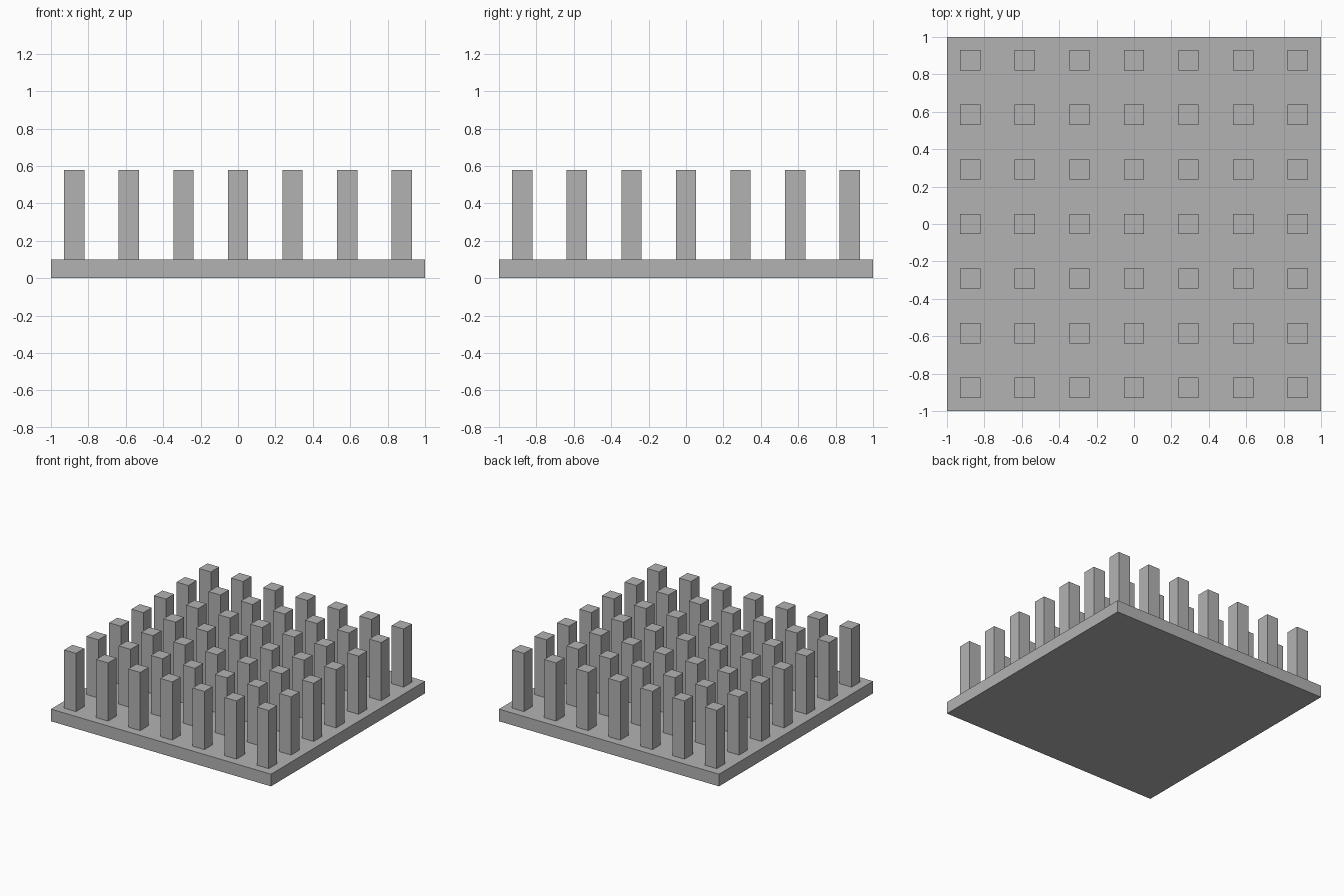
import bpy

# Remove the default cube
default = bpy.data.objects.get("Cube")
if default:
    bpy.data.objects.remove(default, do_unlink=True)

BASE_HEIGHT = 0.10
PIN_TOP = 0.578
PIN_WIDTH = 0.108
PIN_PITCH = 0.292
PINS_PER_SIDE = 7

# Plain grey metal
grey = bpy.data.materials.new("grey_metal")
grey.use_nodes = True
colour = (0.45, 0.45, 0.45, 1)
grey.diffuse_color = colour
grey.node_tree.nodes["Principled BSDF"].inputs["Base Color"].default_value = colour


def block(name, x, y, bottom, top, width):
    """Square upright block centred on x, y."""
    bpy.ops.mesh.primitive_cube_add(size=1, location=(x, y, (bottom + top) / 2))
    obj = bpy.context.object
    obj.name = name
    obj.scale = (width, width, top - bottom)
    bpy.ops.object.transform_apply(location=False, rotation=False, scale=True)
    obj.data.materials.append(grey)
    return obj


# Base plate
block("base_plate", 0, 0, 0, BASE_HEIGHT, 2)

# Square grid of cooling pins, all sharing one mesh
first = -PIN_PITCH * (PINS_PER_SIDE - 1) / 2
pin = block("pin", first, first, BASE_HEIGHT, PIN_TOP, PIN_WIDTH)
for row in range(PINS_PER_SIDE):
    for column in range(PINS_PER_SIDE):
        if row or column:
            copy = pin.copy()
            copy.name = f"pin_{row + 1}_{column + 1}"
            copy.location.x = first + column * PIN_PITCH
            copy.location.y = first + row * PIN_PITCH
            bpy.context.collection.objects.link(copy)
pin.name = "pin_1_1"
